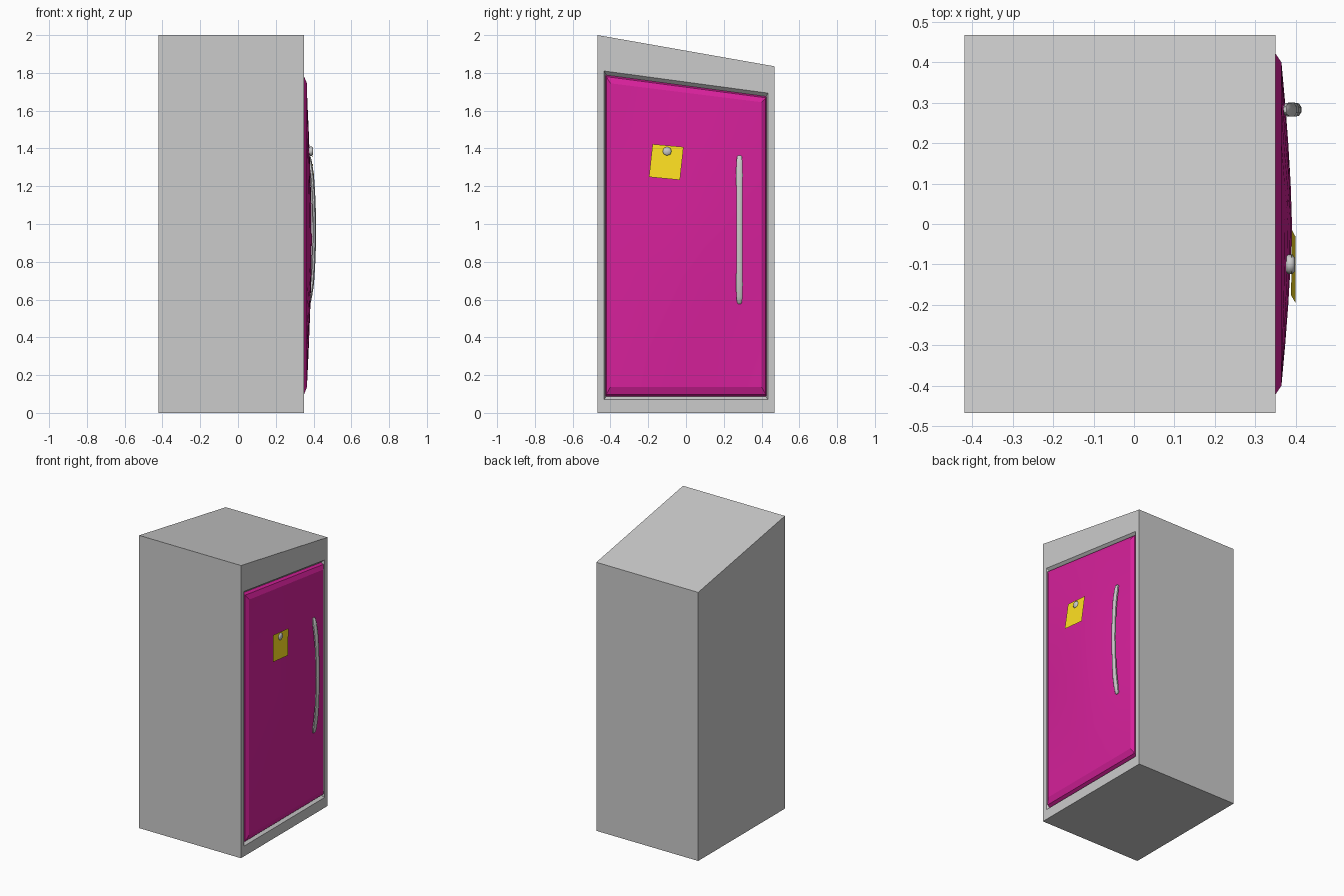
import bpy, bmesh, math
from mathutils import Vector

if "Cube" in bpy.data.objects:
    bpy.data.objects.remove(bpy.data.objects["Cube"])


def finish(bm, name, color=None, smooth=None):
    """Turn a bmesh into a named object with optional colour and smoothing."""
    bmesh.ops.remove_doubles(bm, verts=bm.verts, dist=1e-5)
    bmesh.ops.recalc_face_normals(bm, faces=bm.faces)
    me = bpy.data.meshes.new(name)
    bm.to_mesh(me)
    bm.free()
    ob = bpy.data.objects.new(name, me)
    bpy.context.collection.objects.link(ob)
    if color:
        mat = bpy.data.materials.new(name + "_paint")
        mat.diffuse_color = (*color, 1)
        mat.use_nodes = True
        mat.node_tree.nodes["Principled BSDF"].inputs["Base Color"].default_value = mat.diffuse_color
        me.materials.append(mat)
    if smooth:
        bpy.ops.object.select_all(action='DESELECT')
        ob.select_set(True)
        bpy.context.view_layer.objects.active = ob
        bpy.ops.object.shade_smooth_by_angle(angle=math.radians(smooth))
    return ob


def loft(bm, rings, cap_start=True, cap_end=True):
    """Skin a series of equal-length point rings."""
    vs = [[bm.verts.new(p) for p in r] for r in rings]
    n = len(vs[0])
    for a, b in zip(vs, vs[1:]):
        for i in range(n):
            j = (i + 1) % n
            bm.faces.new((a[i], a[j], b[j], b[i]))
    if cap_start:
        bm.faces.new(vs[0][::-1])
    if cap_end:
        bm.faces.new(vs[-1])


def slanted(x, half, z0, z_left, z_right):
    """Four-sided outline whose top edge slopes down towards +y."""
    return [Vector(p) for p in ((x, -half, z0), (x, half, z0),
                                (x, half, z_right), (x, -half, z_left))]


# Cabinet with a tapered recess around the door
bm = bmesh.new()
loft(bm, [slanted(-0.42, 0.468, 0, 2.0, 1.835),
          slanted(0.35, 0.468, 0, 2.0, 1.835),
          slanted(0.35, 0.434, 0.07, 1.81, 1.693),
          slanted(0.325, 0.42, 0.09, 1.785, 1.67)])
finish(bm, "cabinet")

# Door: bevelled rim and a gently bulging front panel
front = slanted(0.365, 0.40, 0.137, 1.745, 1.645)
bm = bmesh.new()
loft(bm, [slanted(0.325, 0.427, 0.085, 1.79, 1.677),
          slanted(0.35, 0.422, 0.098, 1.78, 1.668), front], cap_end=False)
N = 8
grid = []
for i in range(N + 1):
    row = []
    for j in range(N + 1):
        u, v = i / N, j / N
        p = front[0].lerp(front[1], u).lerp(front[3].lerp(front[2], u), v)
        bulge = (1 - abs(2 * u - 1) ** 1.5) * (1 - abs(2 * v - 1) ** 1.5)
        row.append(bm.verts.new(p + Vector((0.026 * bulge, 0, 0))))
    grid.append(row)
for i in range(N):
    for j in range(N):
        bm.faces.new((grid[i][j], grid[i + 1][j],
                      grid[i + 1][j + 1], grid[i][j + 1]))
finish(bm, "door", (0.68, 0.015, 0.33), 15)

# Bowed handle: mirrored half sections of (offset, x, depth, half width)
half = [(0.393, 0.374, 0.004, 0.008), (0.385, 0.376, 0.010, 0.014),
        (0.355, 0.381, 0.012, 0.018), (0.29, 0.391, 0.012, 0.019),
        (0.20, 0.398, 0.011, 0.018), (0.10, 0.402, 0.011, 0.017)]
path = [(-d, *r) for d, *r in half] + [(0, 0.404, 0.011, 0.017)] + half[::-1]
bm = bmesh.new()
loft(bm, [[(x + rx * math.cos(a), 0.283 + ry * math.sin(a), 0.97 + d)
           for a in (math.tau * (k + 0.5) / 8 for k in range(8))]
          for d, x, rx, ry in path])
finish(bm, "handle", None, 40)

# Paper note, its lower edge leaning away from the door
bm = bmesh.new()
bm.faces.new([bm.verts.new(p) for p in (
    (0.40, -0.196, 1.249), (0.40, -0.032, 1.233),
    (0.39, -0.013, 1.408), (0.389, -0.177, 1.423))])
finish(bm, "paper_note", (1.0, 0.75, 0.015))

# Round magnet holding the note
bm = bmesh.new()
loft(bm, [[(x, -0.10 + r * math.cos(a), 1.385 + r * math.sin(a))
           for a in (math.tau * k / 8 for k in range(8))]
          for x, r in ((0.376, 0.018), (0.381, 0.024),
                       (0.392, 0.024), (0.398, 0.017))])
finish(bm, "magnet", None, 50)
